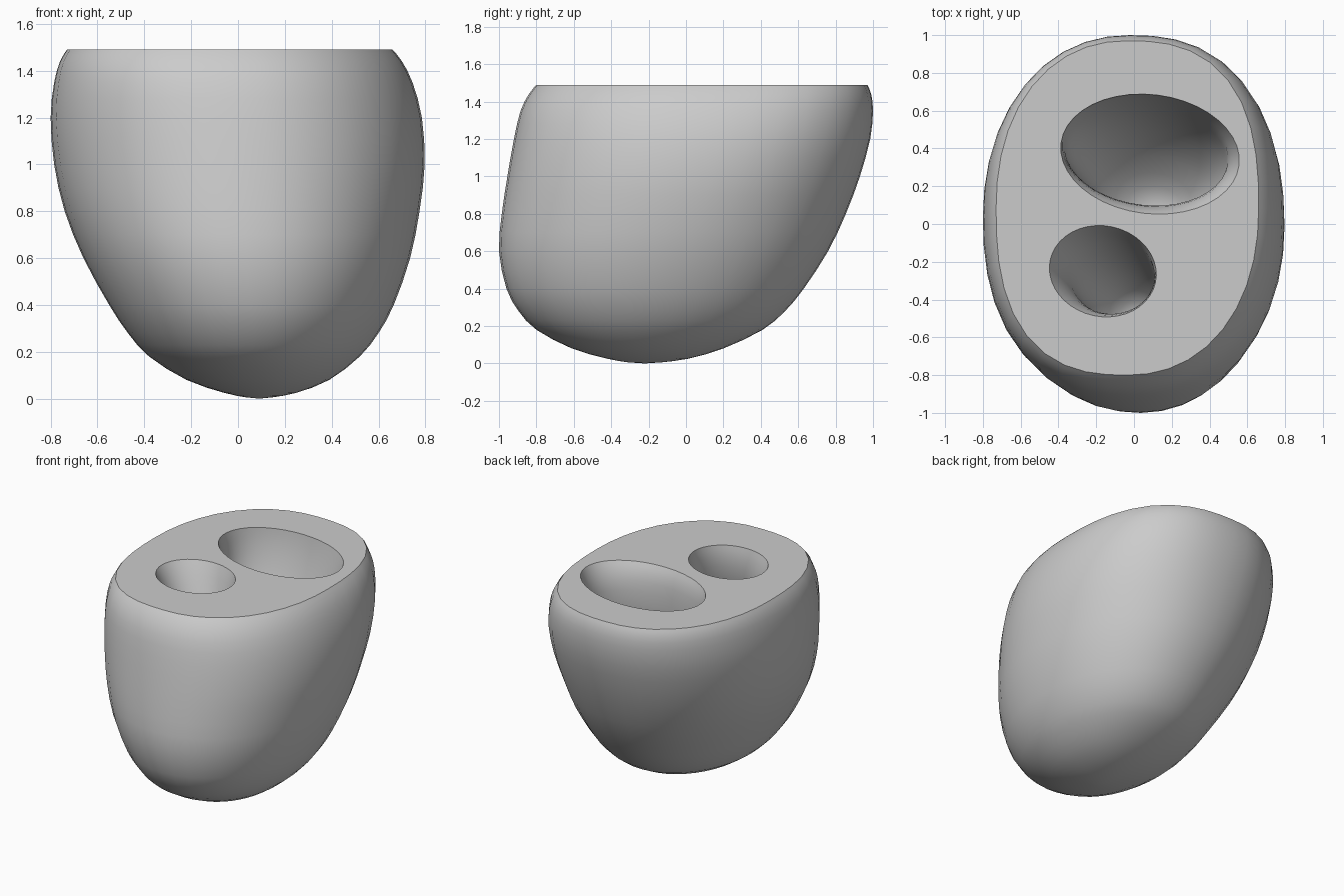
import bpy
import bmesh
from math import cos, sin, tau, radians

if "Cube" in bpy.data.objects:
    bpy.data.objects.remove(bpy.data.objects["Cube"], do_unlink=True)

SEGMENTS = 40


def smooth_rows(rows):
    """Add a row halfway between each pair, on a smooth curve through all rows."""
    result = []
    for k in range(len(rows) - 1):
        before, after = rows[max(k - 1, 0)], rows[min(k + 2, len(rows) - 1)]
        result.append(rows[k])
        result.append([(9 * (p + q) - a - b) / 16
                       for a, p, q, b in zip(before, rows[k], rows[k + 1], after)])
    return result + [rows[-1]]


def oval(bm, z, cx, cy, rx, ry, full=2.0, slim=2.0, tilt=0.0):
    """One closed ring; full and slim set the roundness of opposite corners."""
    ring = []
    for i in range(SEGMENTS):
        c, s = cos(tau * i / SEGMENTS), sin(tau * i / SEGMENTS)
        power = full if c * s > 0 else slim
        r = (abs(c) ** power + abs(s) ** power) ** (-1 / power)
        u, v = rx * r * c, ry * r * s
        ring.append(bm.verts.new((cx + u * cos(tilt) - v * sin(tilt),
                                  cy + u * sin(tilt) + v * cos(tilt), z)))
    return ring


def skin(bm, rings, tip):
    """Join rings from the rim down and close them at the tip; return rim edges."""
    for upper, lower in zip(rings, rings[1:]):
        for i in range(SEGMENTS):
            j = (i + 1) % SEGMENTS
            bm.faces.new((upper[i], lower[i], lower[j], upper[j]))
    point = bm.verts.new(tip)
    last, rim = rings[-1], rings[0]
    for i in range(SEGMENTS):
        bm.faces.new((last[i], point, last[(i + 1) % SEGMENTS]))
    return [bm.edges.get((rim[i], rim[(i + 1) % SEGMENTS])) for i in range(SEGMENTS)]


# Outer wall sections: height, min x, max x, min y, max y
wall = [
    (1.49, -0.73, 0.66, -0.80, 0.97),
    (1.44, -0.76, 0.70, -0.84, 0.99),
    (1.35, -0.785, 0.745, -0.885, 1.0),
    (1.2, -0.80, 0.785, -0.92, 0.985),
    (1.0, -0.785, 0.797, -0.955, 0.93),
    (0.8, -0.74, 0.775, -0.985, 0.855),
    (0.6, -0.66, 0.735, -1.0, 0.76),
    (0.4, -0.55, 0.665, -0.96, 0.63),
    (0.28, -0.47, 0.6, -0.895, 0.53),
    (0.18, -0.38, 0.52, -0.80, 0.41),
    (0.08, -0.22, 0.39, -0.61, 0.20),
    (0.025, -0.06, 0.25, -0.42, 0.01),
    (0.006, 0.03, 0.15, -0.31, -0.13),
]
# Cavity sections: height, centre x, centre y, radius x, radius y
large_cavity = [
    (1.49, 0.085, 0.37, 0.475, 0.315),
    (1.42, 0.075, 0.38, 0.455, 0.295),
    (1.3, 0.065, 0.375, 0.435, 0.275),
    (1.1, 0.07, 0.34, 0.42, 0.25),
    (0.9, 0.09, 0.26, 0.36, 0.24),
    (0.7, 0.10, 0.16, 0.27, 0.20),
    (0.56, 0.11, 0.09, 0.15, 0.11),
]
small_cavity = [
    (1.49, -0.165, -0.25, 0.285, 0.24),
    (1.4, -0.145, -0.26, 0.255, 0.215),
    (1.25, -0.11, -0.29, 0.23, 0.195),
    (1.0, -0.06, -0.37, 0.215, 0.18),
    (0.8, -0.01, -0.44, 0.175, 0.15),
    (0.66, 0.02, -0.49, 0.10, 0.09),
]

bm = bmesh.new()
rims = skin(bm, [oval(bm, z, (x0 + x1) / 2, (y0 + y1) / 2, (x1 - x0) / 2,
                      (y1 - y0) / 2, 2.15 + 0.09 * z ** 4, 1.95 + 0.15 * z)
                 for z, x0, x1, y0, y1 in smooth_rows(wall)], (0.09, -0.22, 0))
rims += skin(bm, [oval(bm, *row, tilt=radians(-7)) for row in smooth_rows(large_cavity)],
             (0.11, 0.06, 0.5))
rims += skin(bm, [oval(bm, *row, tilt=radians(-12)) for row in smooth_rows(small_cavity)],
             (0.03, -0.51, 0.61))

# Flat cut top, pierced by both cavities
bmesh.ops.triangle_fill(bm, edges=rims, use_beauty=True, normal=(0, 0, 1))
bmesh.ops.recalc_face_normals(bm, faces=bm.faces)
mesh = bpy.data.meshes.new("cut_body")
bm.to_mesh(mesh)
bm.free()

body = bpy.data.objects.new("cut_body", mesh)
bpy.context.collection.objects.link(body)

grey = bpy.data.materials.new("light grey")
grey.use_nodes = True
colour = (0.6, 0.6, 0.6, 1)
grey.diffuse_color = colour
grey.node_tree.nodes["Principled BSDF"].inputs["Base Color"].default_value = colour
mesh.materials.append(grey)

bpy.ops.object.select_all(action="DESELECT")
body.select_set(True)
bpy.context.view_layer.objects.active = body
bpy.ops.object.shade_smooth_by_angle(angle=radians(35))
